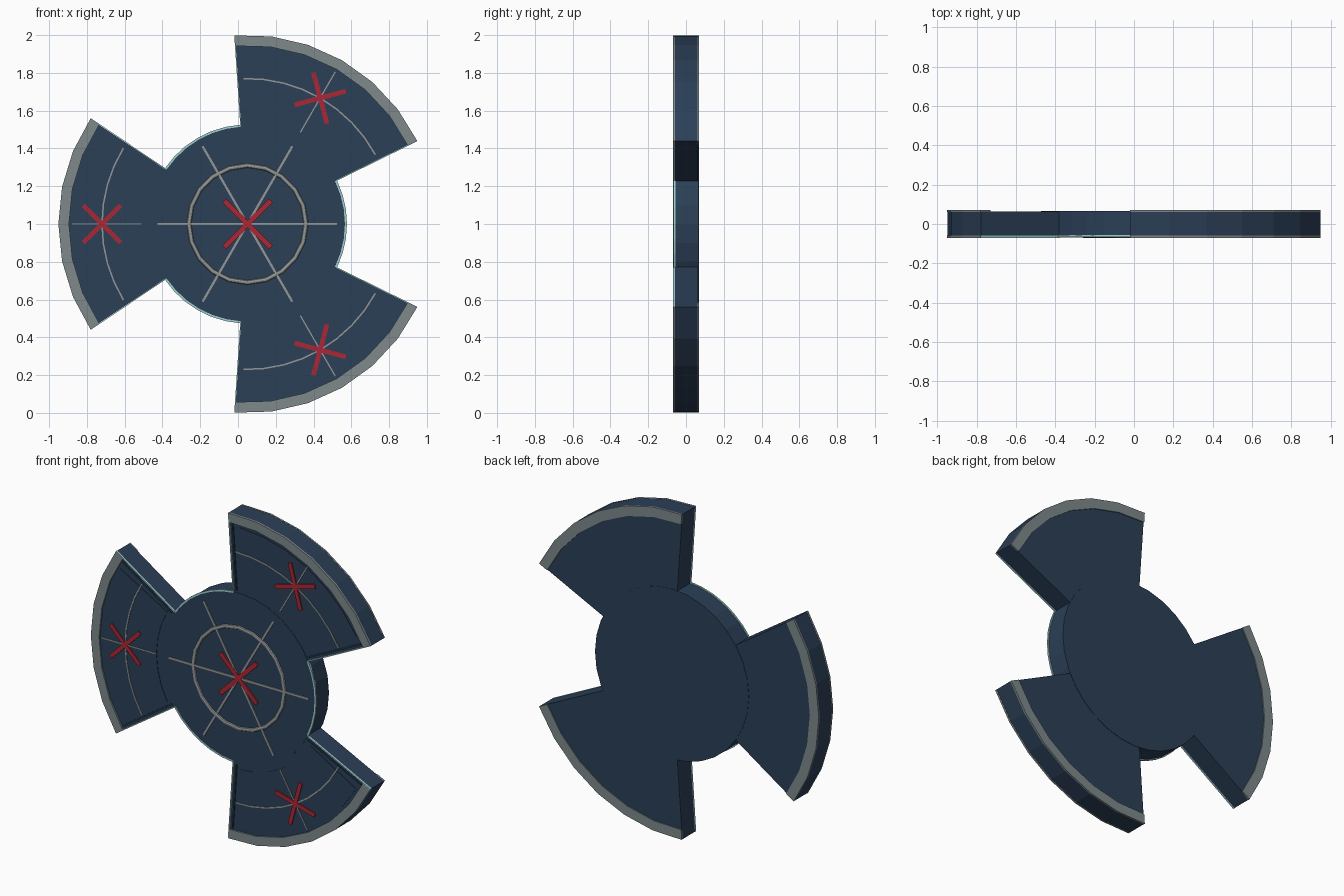
import bpy, bmesh
from math import radians, sin, cos, pi
from mathutils import Matrix, Vector

if "Cube" in bpy.data.objects:
    bpy.data.objects.remove(bpy.data.objects["Cube"])

CENTRE = Vector((0.05, 0, 1))


def material(name, rgb):
    m = bpy.data.materials.new(name)
    m.diffuse_color = (*rgb, 1)
    m.use_nodes = True
    m.node_tree.nodes["Principled BSDF"].inputs["Base Color"].default_value = m.diffuse_color
    return m


NAVY = material("navy", (0.024, 0.05, 0.095))
GREY = material("grey", (0.21, 0.25, 0.26))
SILVER = material("silver", (0.30, 0.31, 0.31))
RED = material("red", (0.40, 0.02, 0.035))
TEAL = material("teal", (0.35, 0.62, 0.64))


def place(name, bm, mat, angle=0):
    bmesh.ops.recalc_face_normals(bm, faces=bm.faces)
    me = bpy.data.meshes.new(name)
    bm.to_mesh(me)
    bm.free()
    me.materials.append(mat)
    ob = bpy.data.objects.new(name, me)
    # negative turn about y is counter-clockwise seen from the front
    ob.matrix_world = Matrix.Translation(CENTRE) @ Matrix.Rotation(-radians(angle), 4, 'Y')
    bpy.context.collection.objects.link(ob)
    return ob


def sector(name, mat, r0, r1, half, y0, y1, angle, seg=6):
    """Ring sector, extruded along y, centred on +x then turned by angle."""
    bm = bmesh.new()
    rings = []
    for i in range(seg + 1):
        a = radians(-half + 2 * half * i / seg)
        rings.append([bm.verts.new((r * cos(a), y, r * sin(a)))
                      for r, y in ((r0, y0), (r1, y0), (r1, y1), (r0, y1))])
    for a, b in zip(rings, rings[1:]):
        for k in range(4):
            bm.faces.new((a[k], a[(k + 1) % 4], b[(k + 1) % 4], b[k]))
    bm.faces.new(rings[0])
    bm.faces.new(rings[-1])
    return place(name, bm, mat, angle)


def bar(name, mat, length, width, y0, y1, angle, offset=(0, 0), turn=0):
    """Thin box along x, turned in its own plane, moved by offset, then turned about the hub."""
    bm = bmesh.new()
    m = (Matrix.Translation((offset[0], (y0 + y1) / 2, offset[1]))
         @ Matrix.Rotation(-radians(turn), 4, 'Y')
         @ Matrix.Diagonal((length, y1 - y0, width, 1)))
    bmesh.ops.create_cube(bm, size=1, matrix=m)
    return place(name, bm, mat, angle)


# hub disc
bm = bmesh.new()
bmesh.ops.create_cone(bm, cap_ends=True, segments=32, radius1=0.522, radius2=0.522,
                      depth=0.128, matrix=Matrix.Translation((0, 0.002, 0)) @ Matrix.Rotation(pi / 2, 4, 'X'))
place("hub", bm, NAVY)

# hub ring
bm = bmesh.new()
N, M = 20, 8
grid = [[bm.verts.new(((0.31 + 0.012 * cos(b)) * cos(a), -0.062 + 0.008 * sin(b),
                       (0.31 + 0.012 * cos(b)) * sin(a)))
         for b in (2 * pi * j / M for j in range(M))] for a in (2 * pi * i / N for i in range(N))]
for i in range(N):
    p, q = grid[i], grid[(i + 1) % N]
    for j in range(M):
        bm.faces.new((p[j], p[(j + 1) % M], q[(j + 1) % M], q[j]))
place("hub_ring", bm, SILVER)

# hub spokes and cross
for a in (0, 60, 120):
    bar("hub_spoke", SILVER, 0.95, 0.012, -0.068, -0.06, a)
for a in (45, -45):
    bar("hub_cross", RED, 0.35, 0.028, -0.07, -0.06, a)

for a in (60, 180, 300):
    # blade body and raised front panel
    sector("blade", NAVY, 0.45, 1.0, 34, -0.06, 0.064, a)
    sector("blade_panel", NAVY, 0.56, 0.925, 29.5, -0.063, -0.055, a)
    # grey rim bands, front and back
    sector("front_rim_band", GREY, 0.945, 1.001, 34, -0.07, -0.058, a)
    sector("back_rim_band", GREY, 0.94, 1.001, 34, 0.06, 0.07, a)
    # fine arc and centre line
    sector("blade_arc_line", SILVER, 0.766, 0.774, 31.5, -0.066, -0.06, a, 8)
    bar("blade_centre_line", SILVER, 0.37, 0.007, -0.066, -0.06, a, (0.745, 0))
    # red cross
    for t in (45, -45):
        bar("blade_cross", RED, 0.28, 0.025, -0.07, -0.06, a, (0.77, 0), t)
    # edge trim along both sides of the blade
    for s in (-1, 1):
        bar("blade_edge_trim", TEAL, 0.48, 0.007, -0.07, -0.058, a + s * 33.8, (0.76, 0))
        bar("blade_edge_ridge", NAVY, 0.40, 0.008, -0.067, -0.058, a + s * 33.8, (0.735, -s * 0.02))
    # trim on the exposed hub edge between blades
    sector("hub_edge_trim", TEAL, 0.516, 0.527, 26, -0.066, -0.056, a + 60, 6)
